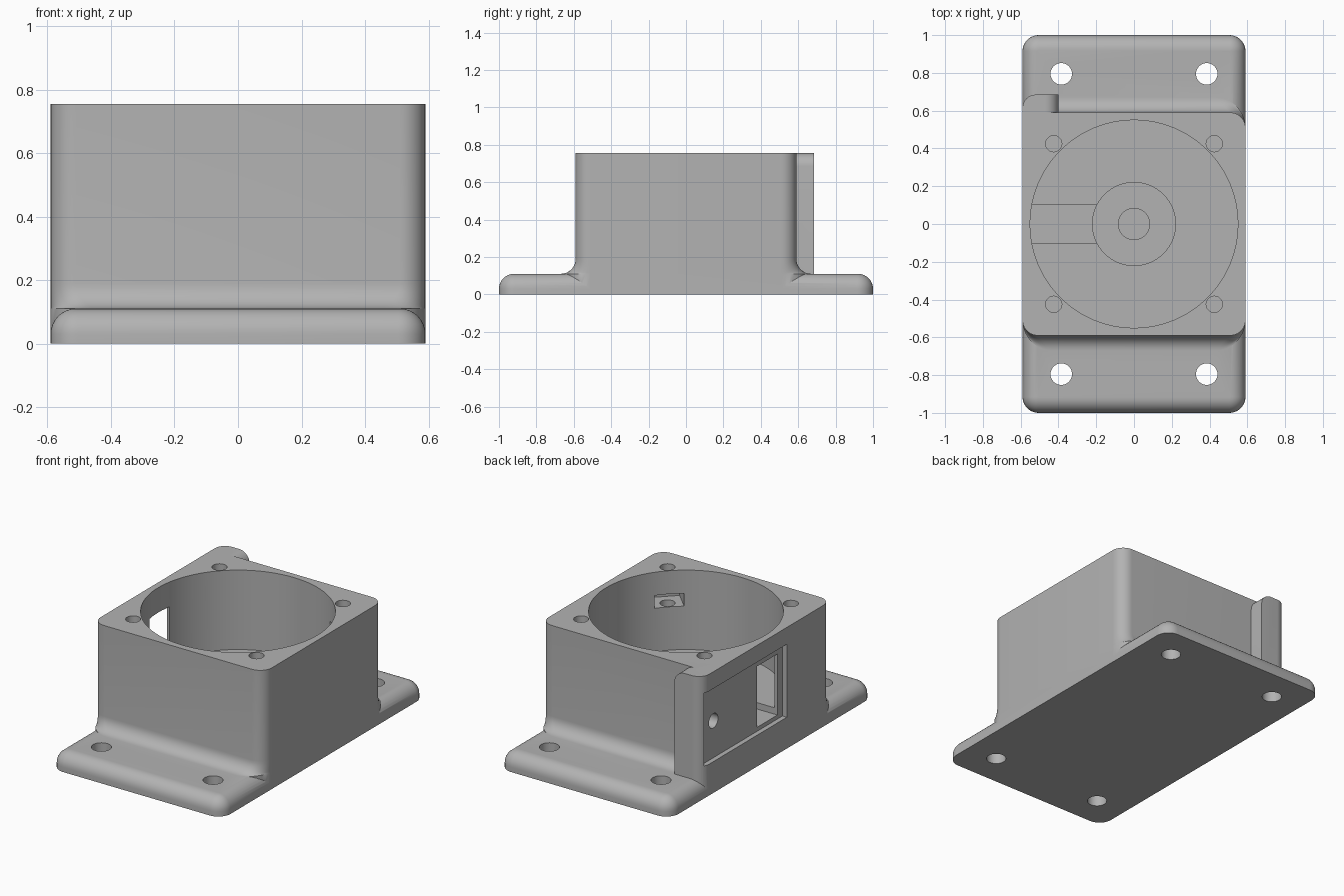
import bpy, bmesh
from math import sin, cos, pi, radians, sqrt, atan2
from mathutils import Matrix, Vector

cube = bpy.data.objects.get("Cube")
if cube:
    bpy.data.objects.remove(cube, do_unlink=True)

HALF = 0.59      # half width of block and plate
TOP = 0.755      # block height
PLATE = 0.11     # plate thickness
R = 0.08         # general fillet radius
FLOOR = 0.26     # cavity floor

grey = bpy.data.materials.new("plain grey")
grey.use_nodes = True
colour = (0.45, 0.45, 0.45, 1)
grey.diffuse_color = colour
grey.node_tree.nodes["Principled BSDF"].inputs["Base Color"].default_value = colour


def finish(bm, name):
    bmesh.ops.recalc_face_normals(bm, faces=bm.faces)
    mesh = bpy.data.meshes.new(name)
    bm.to_mesh(mesh)
    bm.free()
    mesh.materials.append(grey)
    ob = bpy.data.objects.new(name, mesh)
    bpy.context.collection.objects.link(ob)
    return ob


def rounded_rect(hx, hy, r, n=10):
    pts = []
    for k, (sx, sy) in enumerate([(1, 1), (-1, 1), (-1, -1), (1, -1)]):
        for i in range(n + 1):
            a = (k + i / n) * pi / 2
            pts.append((sx * (hx - r) + r * cos(a), sy * (hy - r) + r * sin(a)))
    return pts


def loft(name, layers):
    """Stack rounded rectangles given as (z, half x, half y, radius)."""
    bm = bmesh.new()
    rings = [[bm.verts.new((x, y, z)) for x, y in rounded_rect(hx, hy, r)]
             for z, hx, hy, r in layers]
    for a, b in zip(rings, rings[1:]):
        for i in range(len(a)):
            j = (i + 1) % len(a)
            bm.faces.new((a[i], a[j], b[j], b[i]))
    bm.faces.new(rings[0][::-1])
    bm.faces.new(rings[-1])
    return finish(bm, name)


def box_bm(lo, hi):
    lo, hi = Vector(lo), Vector(hi)
    bm = bmesh.new()
    bmesh.ops.create_cube(bm, size=1, matrix=Matrix.Translation((lo + hi) / 2)
                          @ Matrix.Diagonal((*(hi - lo), 1)))
    return bm


def box(name, lo, hi, turn=0):
    bm = box_bm(lo, hi)
    bm.transform(Matrix.Rotation(turn, 4, "Z"))
    return finish(bm, name)


def cylinder(name, x, y, r, z0, z1, n=32):
    bm = bmesh.new()
    bmesh.ops.create_cone(bm, cap_ends=True, segments=n, radius1=r, radius2=r, depth=z1 - z0,
                          matrix=Matrix.Translation((x, y, (z0 + z1) / 2)))
    return finish(bm, name)


def combine(target, tool, operation):
    mod = target.modifiers.new("combine", "BOOLEAN")
    mod.operation, mod.solver, mod.object = operation, "EXACT", tool
    bpy.context.view_layer.objects.active = target
    bpy.ops.object.modifier_apply(modifier=mod.name)
    bpy.data.objects.remove(tool, do_unlink=True)


# mounting plate with rounded upper rim
arc = [i / 8 * pi / 2 for i in range(9)]
plate_layers = [(0, HALF, 1, R + 0.005)]
for a in arc:
    d = R * (1 - cos(a))
    plate_layers.append((PLATE - R + R * sin(a), HALF - d, 1 - d, R + 0.005 - d))
housing = loft("housing", plate_layers)

# square block, flared where it meets the plate
block_layers = [(0, HALF, HALF + R, 2 * R)]
for a in arc:
    d = R * (1 - sin(a))
    block_layers.append((PLATE + R * (1 - cos(a)), HALF, HALF + d, R + d))
block_layers.append((TOP, HALF, HALF, R))
combine(housing, loft("block", block_layers), "UNION")

# rear corner tab, rounded on its outer corner and upper inner edge
bm = box_bm((-HALF, 0.4, 0.03), (-0.4, 0.685, TOP))
for test in (lambda m: m.x < -0.5 and m.y > 0.6, lambda m: m.x > -0.45 and m.z > 0.7):
    edges = [e for e in bm.edges
             if test((e.verts[0].co + e.verts[1].co) / 2)
             and len([f for f in e.link_faces if len(f.verts) >= 4]) == 2
             and (e.calc_length() > 0.25)]
    bmesh.ops.bevel(bm, geom=edges, offset=0.07, segments=8, profile=0.5, affect="EDGES")
combine(housing, finish(bm, "corner_tab"), "UNION")

# cavity, centre pockets and cable channel
cutters = [
    cylinder("cavity", 0, 0, 0.55, FLOOR, 1, 96),
    box("channel", (-0.57, -0.1, 0.22), (0, 0.1, 0.4)),
    cylinder("pocket", 0, 0, 0.22, 0.2, 0.5, 64),
    cylinder("centre_hole", 0, 0, 0.083, 0.15, 0.5),
    # cover recess and window in the side wall
    box("cover_recess", (-0.7, -0.15, 0.195), (-0.56, 0.65, 0.65)),
    box("window", (-0.65, -0.1, 0.22), (-0.4, 0.1, 0.6)),
]

# cover screw hole, drilled sideways
bm = bmesh.new()
bmesh.ops.create_cone(bm, cap_ends=True, segments=32, radius1=0.045, radius2=0.045, depth=0.3,
                      matrix=Matrix.Translation((-0.5, 0.53, 0.425)) @ Matrix.Rotation(pi / 2, 4, "Y"))
cutters.append(finish(bm, "cover_screw_hole"))

# four plate holes, four lid screw holes with nut slots
for sx in (-1, 1):
    for sy in (-1, 1):
        cutters.append(cylinder("plate_hole", sx * 0.385, sy * 0.795, 0.057, -0.1, 0.3))
        cutters.append(cylinder("lid_screw_hole", sx * 0.425, sy * 0.425, 0.043, 0.4, 1))
        cutters.append(box("nut_slot", (0.4, -0.085, 0.53), (0.69, 0.085, 0.61), atan2(sy, sx)))

for c in cutters:
    combine(housing, c, "DIFFERENCE")

bpy.ops.object.select_all(action="DESELECT")
housing.select_set(True)
bpy.context.view_layer.objects.active = housing
bpy.ops.object.shade_smooth_by_angle(angle=radians(30))
